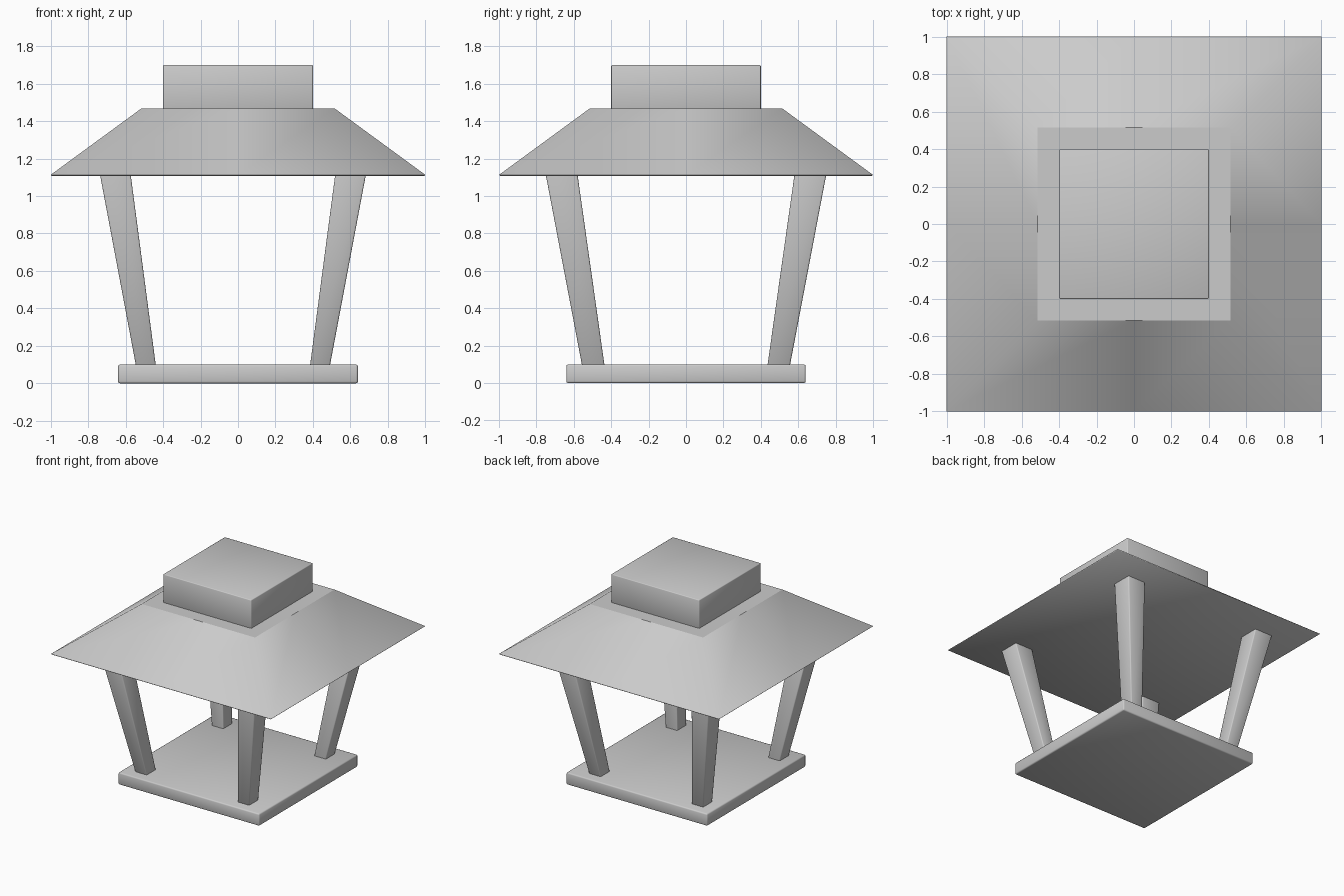
import bpy, bmesh
from mathutils import Vector

if "Cube" in bpy.data.objects:
    bpy.data.objects.remove(bpy.data.objects["Cube"])


def frustum(name, low, high, bevel=0.0, split=False):
    """Tapered box; low/high = (centre x, centre y, half x, half y, z)."""
    bm = bmesh.new()
    rings = []
    for cx, cy, hx, hy, z in (low, high):
        rings.append([bm.verts.new((cx + sx * hx, cy + sy * hy, z))
                      for sx, sy in ((-1, -1), (1, -1), (1, 1), (-1, 1))])
    bm.faces.new(rings[0][::-1])
    bm.faces.new(rings[1])
    for i in range(4):
        j = (i + 1) % 4
        bm.faces.new((rings[0][i], rings[0][j], rings[1][j], rings[1][i]))
    if split:
        for axis in ((1, 0, 0), (0, 1, 0)):
            bmesh.ops.bisect_plane(bm, geom=bm.verts[:] + bm.edges[:] + bm.faces[:],
                                   plane_co=Vector((0, 0, 0)), plane_no=Vector(axis))
    if bevel:
        bmesh.ops.bevel(bm, geom=bm.edges[:], offset=bevel, segments=2,
                        profile=0.5, affect='EDGES')
    bmesh.ops.recalc_face_normals(bm, faces=bm.faces[:])
    for f in bm.faces:
        f.smooth = True
    if split:
        # hips stay soft, horizontal rims stay crisp
        for e in bm.edges:
            e.smooth = abs(e.verts[0].co.z - e.verts[1].co.z) > 0.01
    mesh = bpy.data.meshes.new(name)
    bm.to_mesh(mesh)
    bm.free()
    obj = bpy.data.objects.new(name, mesh)
    bpy.context.collection.objects.link(obj)
    return obj


# Base slab
frustum("base", (0, 0, 0.64, 0.64, 0), (0, 0, 0.64, 0.64, 0.1), bevel=0.01)

# Four splayed posts, wider at the top, set slightly towards -x
for x_name, sx in (("left", -1), ("right", 1)):
    for y_name, sy in (("front", -1), ("back", 1)):
        frustum(f"{y_name}_{x_name}_post",
                (sx * 0.464 - 0.027, sy * 0.495, 0.053, 0.06, 0.09),
                (sx * 0.628 - 0.027, sy * 0.665, 0.082, 0.085, 1.115), bevel=0.008)

# Sloped roof with a thin rim
frustum("roof_rim", (0, 0, 0.995, 0.995, 1.108), (0, 0, 1.0, 1.0, 1.113))
frustum("roof", (0, 0, 1.0, 1.0, 1.113), (0, 0, 0.515, 0.515, 1.468), split=True)

# Square cap on top
frustum("roof_cap", (0, 0, 0.4, 0.4, 1.46), (0, 0, 0.4, 0.4, 1.7), bevel=0.006)
